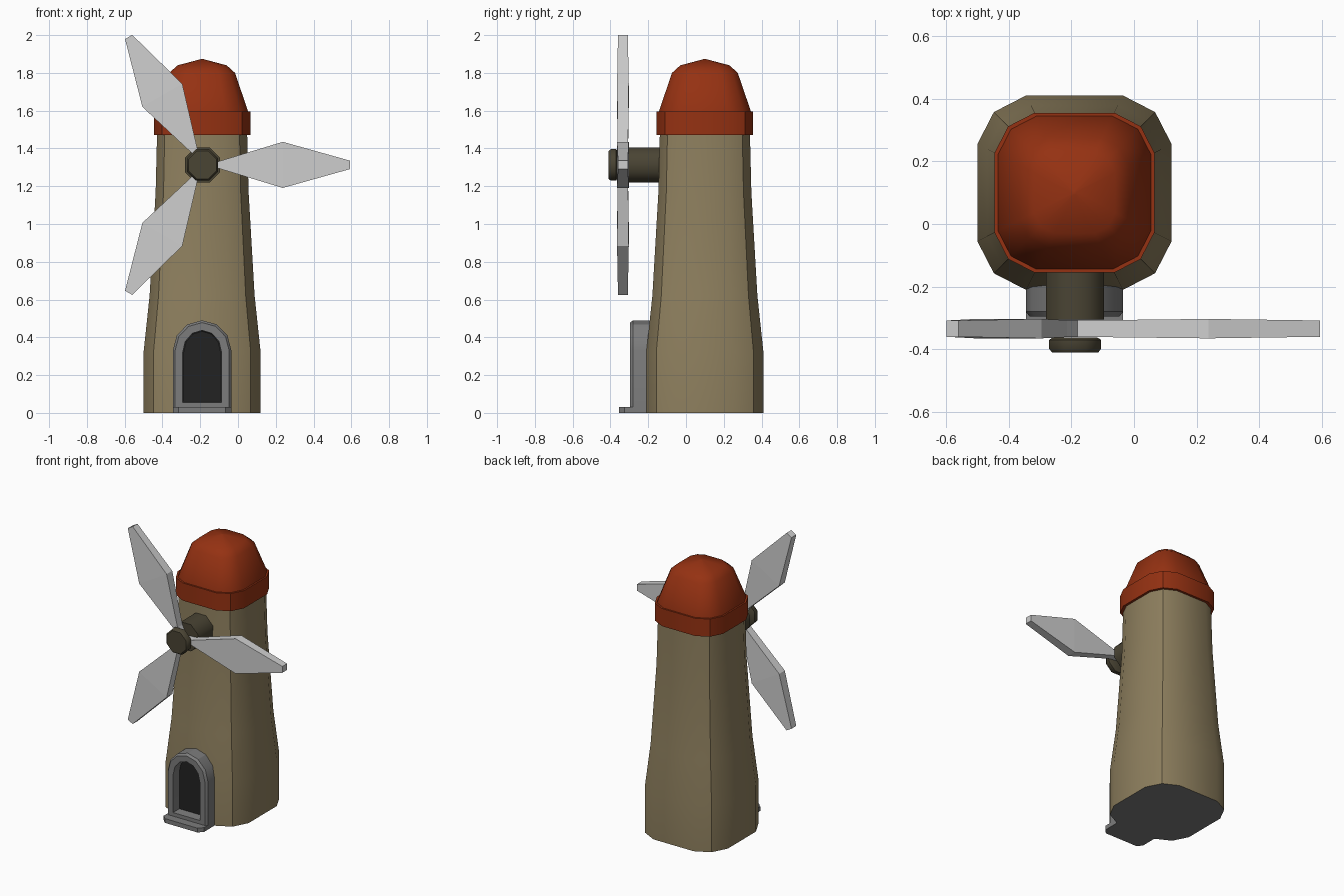
import bpy, bmesh, math
from mathutils import Matrix, Vector

if "Cube" in bpy.data.objects:
    bpy.data.objects.remove(bpy.data.objects["Cube"])

CX, CY = -0.19, 0.10          # tower axis
HX, HZ = -0.188, 1.313        # sail axis


def mat(name, r, g, b):
    m = bpy.data.materials.new(name)
    m.diffuse_color = (r, g, b, 1)
    m.use_nodes = True
    m.node_tree.nodes["Principled BSDF"].inputs["Base Color"].default_value = m.diffuse_color
    return m


TAN = mat("tan_plaster", 0.27, 0.213, 0.112)
RED = mat("red_roof", 0.30, 0.031, 0.006)
OLIVE = mat("dark_olive", 0.068, 0.058, 0.034)
GREY = mat("grey_stone", 0.20, 0.20, 0.20)
LIGHT = mat("light_sail", 0.62, 0.62, 0.62)
DARK = mat("dark_opening", 0.016, 0.016, 0.016)


def loft(name, rings, mats, smooth=30, rule=None):
    """Skin a list of equal-length rings, cap both ends."""
    bm = bmesh.new()
    vr = [[bm.verts.new(p) for p in r] for r in rings]
    n = len(rings[0])
    for a, b in zip(vr, vr[1:]):
        for i in range(n):
            j = (i + 1) % n
            bm.faces.new((a[i], a[j], b[j], b[i]))
    bm.faces.new(vr[0][::-1])
    bm.faces.new(vr[-1])
    bmesh.ops.remove_doubles(bm, verts=bm.verts, dist=1e-5)
    bmesh.ops.recalc_face_normals(bm, faces=bm.faces)
    bm.normal_update()
    if rule:
        for f in bm.faces:
            f.material_index = rule(f)
    me = bpy.data.meshes.new(name)
    bm.to_mesh(me)
    bm.free()
    for m in mats:
        me.materials.append(m)
    ob = bpy.data.objects.new(name, me)
    bpy.context.collection.objects.link(ob)
    if smooth:
        bpy.ops.object.select_all(action='DESELECT')
        ob.select_set(True)
        bpy.context.view_layer.objects.active = ob
        bpy.ops.object.shade_smooth_by_angle(angle=math.radians(smooth))
    return ob


def square_ring(h, z):
    """Twelve-point rounded square of half-width h."""
    quarter = [(1, -0.5), (1, 0.5), (0.83, 0.83)]
    pts = []
    for k in range(4):
        c, s = [(1, 0), (0, 1), (-1, 0), (0, -1)][k]
        pts += [(CX + h * (x * c - y * s), CY + h * (x * s + y * c), z) for x, y in quarter]
    return pts


# Tower body, stone underside
loft("tower", [square_ring(h, z) for h, z in
               [(0.31, 0), (0.31, 0.32), (0.278, 0.62), (0.246, 1.17), (0.238, 1.50)]],
     [TAN, GREY], 33, lambda f: 1 if f.normal.z < -0.9 else 0)

# Roof rim and dome
loft("roof_rim", [square_ring(h, z) for h, z in [(0.255, 1.472), (0.255, 1.595)]], [RED])
dome = [square_ring(h, z) for h, z in [(0.244, 1.58), (0.244, 1.595), (0.174, 1.80), (0.13, 1.84)]]
dome.append([(CX, CY, 1.873)] * 12)
bmd = dome[:-1] + [square_ring(0.006, 1.873)]
loft("roof_dome", bmd, [RED], 50)


def round_ring(apothem, y, n=8):
    r = apothem / math.cos(math.pi / n)
    return [(HX + r * math.cos((i + 0.5) * 2 * math.pi / n), y,
             HZ + r * math.sin((i + 0.5) * 2 * math.pi / n)) for i in range(n)]


# Sail axle and front hub
loft("axle", [round_ring(r, y) for r, y in [(0.093, -0.05), (0.093, -0.305)]], [OLIVE], 50)
loft("hub", [round_ring(r, y) for r, y in
             [(0.072, -0.363), (0.083, -0.37), (0.083, -0.398), (0.074, -0.41)]], [OLIVE], 50)

# Three sails, slightly thicker at their widest point
for k in range(3):
    rot = Matrix.Rotation(-k * 2 * math.pi / 3, 3, 'Y')
    rings = []
    for r, w, t in [(0.0, 0.012, 0.027), (0.08, 0.017, 0.027), (0.425, 0.122, 0.031), (0.782, 0.022, 0.026)]:
        rings.append([Vector((HX, -0.334, HZ)) + rot @ Vector((r, sy * t, sz * w))
                      for sy, sz in [(-1, -1), (1, -1), (1, 1), (-1, 1)]])
    loft(f"sail_{k + 1}", rings, [LIGHT], 0)


def arch(w, z0, spring, top, y):
    """Arched outline with straight sides, facing front."""
    n = 6
    pts = [(CX - w, y, z0), (CX + w, y, z0)]
    for i in range(n + 1):
        a = math.pi * i / n
        pts.append((CX + w * math.cos(a), y, spring + (top - spring) * math.sin(a)))
    return pts


# Door frame with recessed dark opening
loft("door_frame", [arch(0.155, 0, 0.33, 0.49, -0.10),
                    arch(0.155, 0, 0.33, 0.49, -0.28),
                    arch(0.143, 0, 0.33, 0.478, -0.296),
                    arch(0.103, 0.055, 0.32, 0.437, -0.296),
                    arch(0.098, 0.06, 0.32, 0.432, -0.235)],
     [GREY, DARK], 30,
     lambda f: 1 if f.normal.y < -0.9 and f.calc_center_median().y > -0.25 else 0)

# Door step with clipped corners
step = [(-0.155, -0.20), (-0.155, -0.325), (-0.125, -0.355),
        (0.125, -0.355), (0.155, -0.325), (0.155, -0.20)]
loft("door_step", [[(CX + x, y, z) for x, y in step] for z in (0, 0.03)], [GREY], 30)
